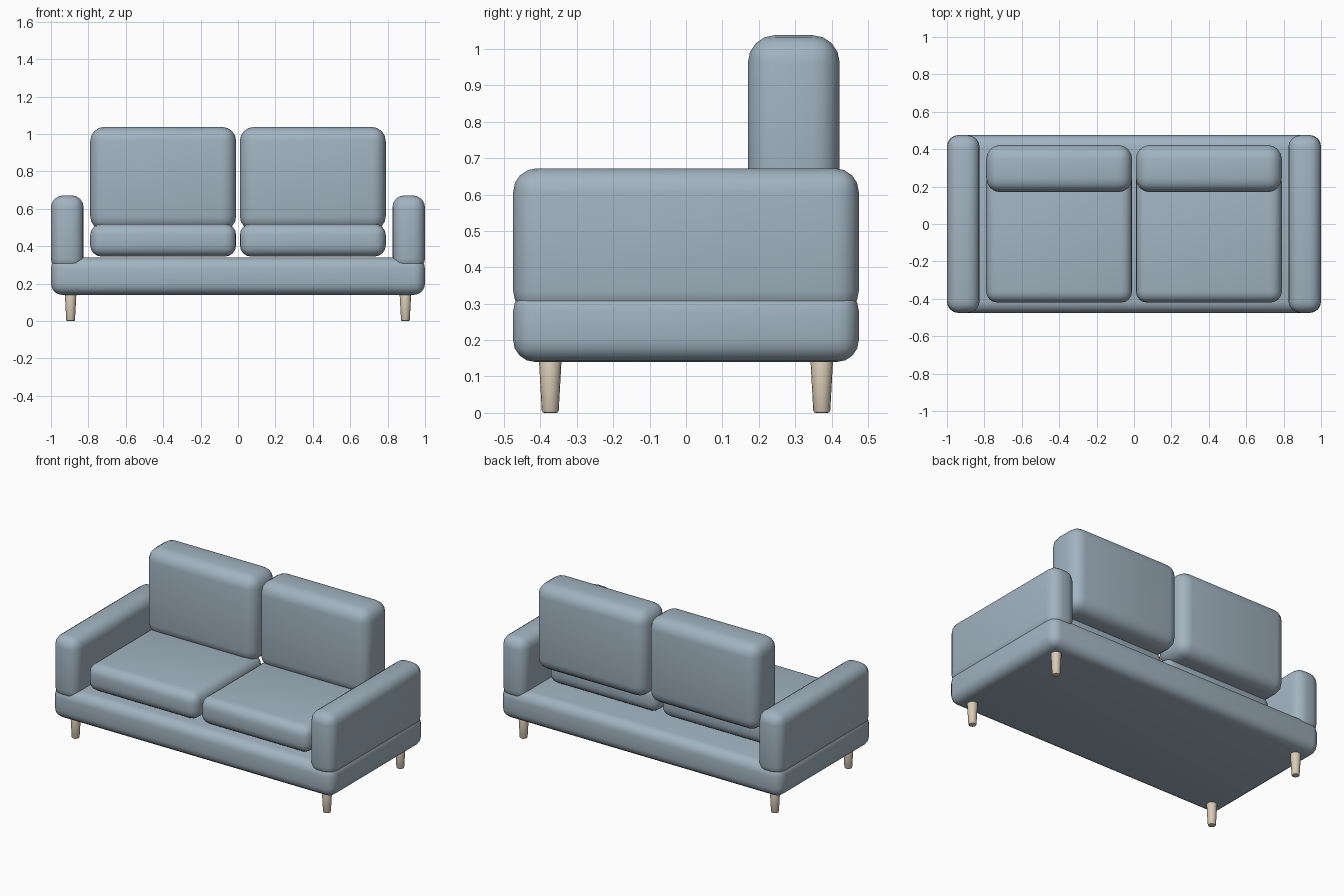
import bpy
import math

if "Cube" in bpy.data.objects:
    bpy.data.objects.remove(bpy.data.objects["Cube"], do_unlink=True)


def make_material(name, rgb):
    mat = bpy.data.materials.new(name)
    mat.use_nodes = True
    mat.diffuse_color = (*rgb, 1)
    mat.node_tree.nodes["Principled BSDF"].inputs["Base Color"].default_value = (*rgb, 1)
    return mat


fabric = make_material("blue grey fabric", (0.36, 0.455, 0.53))
wood = make_material("pale wood", (0.69, 0.60, 0.47))


def finish(obj, name, mat, radius, segments):
    """Name, colour, round off and smooth one part."""
    obj.name = name
    obj.data.materials.append(mat)
    bevel = obj.modifiers.new("rounded edges", "BEVEL")
    bevel.width = radius
    bevel.segments = segments
    bevel.limit_method = "ANGLE"
    bevel.angle_limit = math.radians(40)
    bpy.ops.object.modifier_apply(modifier=bevel.name)
    bpy.ops.object.shade_smooth_by_angle(angle=math.radians(40))


def padded_box(name, xs, ys, zs, radius):
    """Rounded box spanning the given ranges."""
    spans = (xs, ys, zs)
    bpy.ops.mesh.primitive_cube_add(size=1, location=[sum(s) / 2 for s in spans])
    obj = bpy.context.object
    obj.scale = [s[1] - s[0] for s in spans]
    bpy.ops.object.transform_apply(location=False, rotation=False, scale=True)
    finish(obj, name, fabric, radius, 4)


# Frame
padded_box("base", (-1, 1), (-0.475, 0.475), (0.14, 0.34), 0.06)

for side, sx in (("left", 1), ("right", -1)):
    def span(a, b):
        return sorted((a * sx, b * sx))

    # Arm and cushions of this half
    padded_box(side + "_arm", span(0.825, 1), (-0.475, 0.475), (0.27, 0.672), 0.065)
    padded_box(side + "_seat_cushion", span(0.01, 0.79), (-0.42, 0.29), (0.345, 0.52), 0.06)
    padded_box(side + "_back_cushion", span(0.01, 0.79), (0.17, 0.422), (0.485, 1.038), 0.075)

    # Tapered legs
    for end, sy in (("front", -1), ("back", 1)):
        bpy.ops.mesh.primitive_cone_add(vertices=16, radius1=0.023, radius2=0.031,
                                        depth=0.145, location=(0.895 * sx, 0.373 * sy, 0.0725))
        finish(bpy.context.object, f"{end}_{side}_leg", wood, 0.006, 2)
